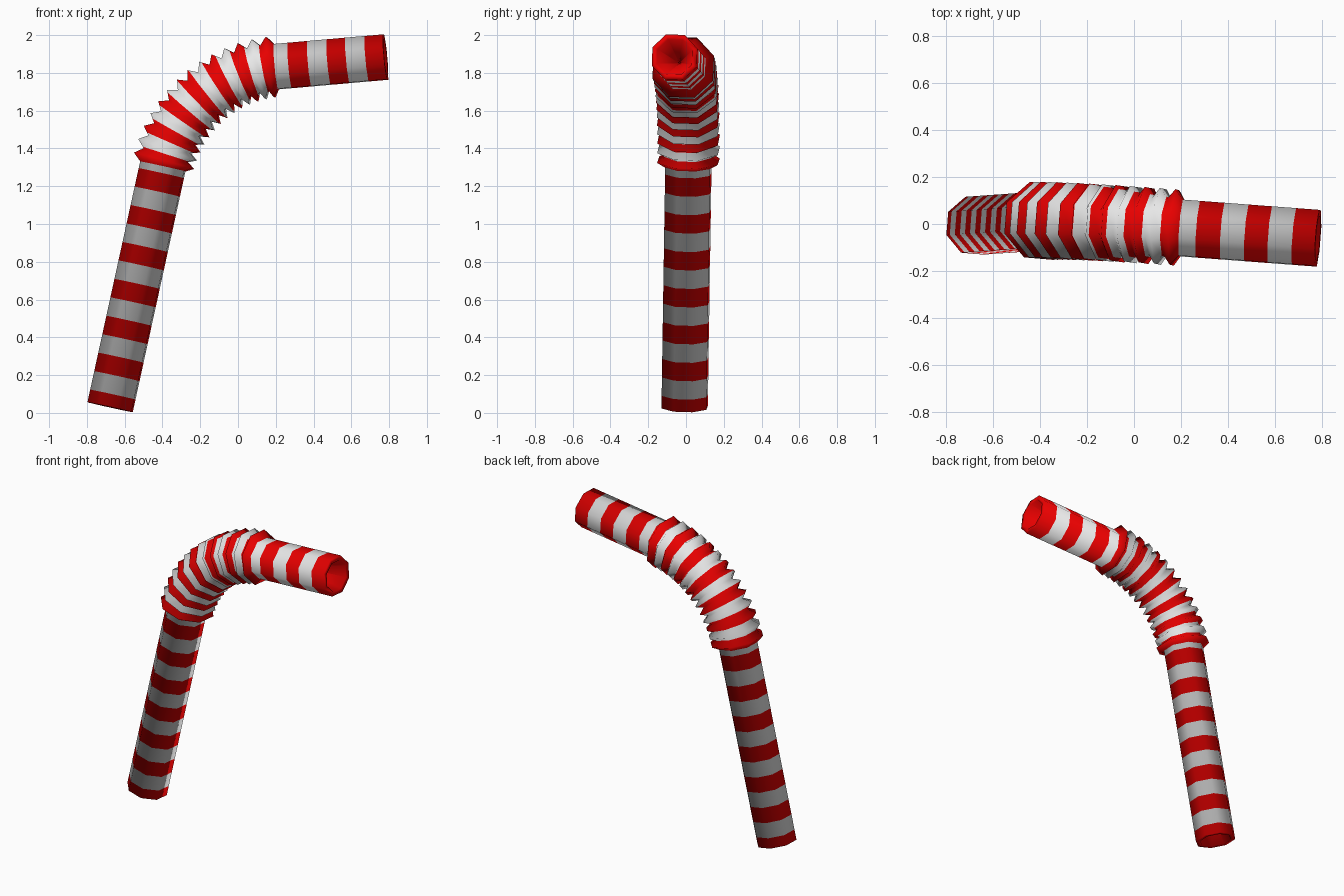
import bpy
import math
from mathutils import Vector

if "Cube" in bpy.data.objects:
    bpy.data.objects.remove(bpy.data.objects["Cube"])

SIDES = 8
TUBE_R, RIDGE_R, BORE_R = 0.129, 0.174, 0.10
RIDGES, BANDS, BEND_R = 14, 13, 0.675
LOWER, UPPER = 1.305, 0.581                   # straight tube lengths
START = (-0.398, 1.305)                       # x, z where the bend begins
A0, A1 = math.radians(77.65), math.radians(5.0)
NORMAL = Vector((0.078, 1.0, -0.0326)).normalized()    # the straw lies in this plane


def material(name, rgb):
    m = bpy.data.materials.new(name)
    m.diffuse_color = (*rgb, 1.0)
    m.use_nodes = True
    m.node_tree.nodes["Principled BSDF"].inputs["Base Color"].default_value = m.diffuse_color
    return m


MATS = [material("white", (0.9, 0.9, 0.9)), material("red", (0.8, 0.0, 0.0))]


def ring(x, z, angle, r):
    """Octagon around the centre line, flats facing front and sides."""
    c = Vector((x, -0.078 * x + 0.0326 * z - 0.061, z))
    d = Vector((math.cos(angle), 0, math.sin(angle)))
    t = (d - NORMAL * d.dot(NORMAL)).normalized()
    n = NORMAL.cross(t)
    pts = []
    for i in range(SIDES):
        a = 2 * math.pi * (i + 0.5) / SIDES
        pts.append(c + n * (r * math.cos(a)) + NORMAL * (r * math.sin(a)))
    return pts


def along(origin, angle, s, r):
    return ring(origin[0] + s * math.cos(angle), origin[1] + s * math.sin(angle), angle, r)


def skin(name, rings):
    """Smooth mesh through a list of octagons."""
    faces = []
    for k in range(len(rings) - 1):
        a, b = k * SIDES, (k + 1) * SIDES
        for i in range(SIDES):
            j = (i + 1) % SIDES
            faces.append((a + i, a + j, b + j, b + i))
    me = bpy.data.meshes.new(name)
    me.from_pydata([p for rg in rings for p in rg], [], faces)
    for p in me.polygons:
        p.use_smooth = True
    return me


# Key sections of the whole straw: bore, foot, zigzag bend, mouth, bore
foot = (START[0] - LOWER * math.cos(A0), START[1] - LOWER * math.sin(A0))
keys = [along(foot, A0, 0.35, 0.004), along(foot, A0, 0, BORE_R), along(foot, A0, 0, TUBE_R)]
for k in range(2 * RIDGES + 1):
    a = A0 + (A1 - A0) * k / (2 * RIDGES)
    end = (START[0] + BEND_R * (math.sin(A0) - math.sin(a)),
           START[1] + BEND_R * (math.cos(a) - math.cos(A0)))
    keys.append(ring(*end, a, RIDGE_R if k % 2 else TUBE_R))
keys += [along(end, A1, UPPER, TUBE_R), along(end, A1, UPPER, BORE_R),
         along(end, A1, UPPER - 0.35, 0.004)]

# Smooth shading directions of the uncut straw, kept when the stripes are cut in
whole = skin("whole", keys)
dirs = [v.vector.copy() for v in whole.vertex_normals]
key_dirs = [dirs[k * SIDES:(k + 1) * SIDES] for k in range(len(keys))]
bpy.data.meshes.remove(whole)


def blend(table, p):
    """Section at a fractional key position."""
    k = min(int(p), len(table) - 2)
    return [u.lerp(v, p - k) for u, v in zip(table[k], table[k + 1])]


def part(name, sections, stripes, first):
    """Part between key sections, its colour alternating at each stripe position."""
    cuts = sorted(set(float(s) for s in sections) | set(stripes))
    me = skin(name, [blend(keys, p) for p in cuts])
    for m in MATS:
        me.materials.append(m)
    for f in me.polygons:
        b = f.index // SIDES
        mid = (cuts[b] + cuts[b + 1]) / 2
        f.material_index = (first + sum(s < mid for s in stripes)) % 2
    me.normals_split_custom_set_from_vertices(
        [d.normalized() for p in cuts for d in blend(key_dirs, p)])
    ob = bpy.data.objects.new(name, me)
    bpy.context.collection.objects.link(ob)


B0, B1 = 3, 3 + 2 * RIDGES                    # key sections at the ends of the bend
part("lower_tube", range(0, B0 + 1),
     [2 + (0.068 + 0.1 * k) / LOWER for k in range(13)], 1)
part("flexible_bend", range(B0, B1 + 1),
     [B0 + 2 * RIDGES * j / BANDS for j in range(1, BANDS)], 1)
part("upper_tube", range(B1, B1 + 4),
     [B1 + s / UPPER for s in (0.073, 0.177, 0.28, 0.38, 0.483)], 0)
